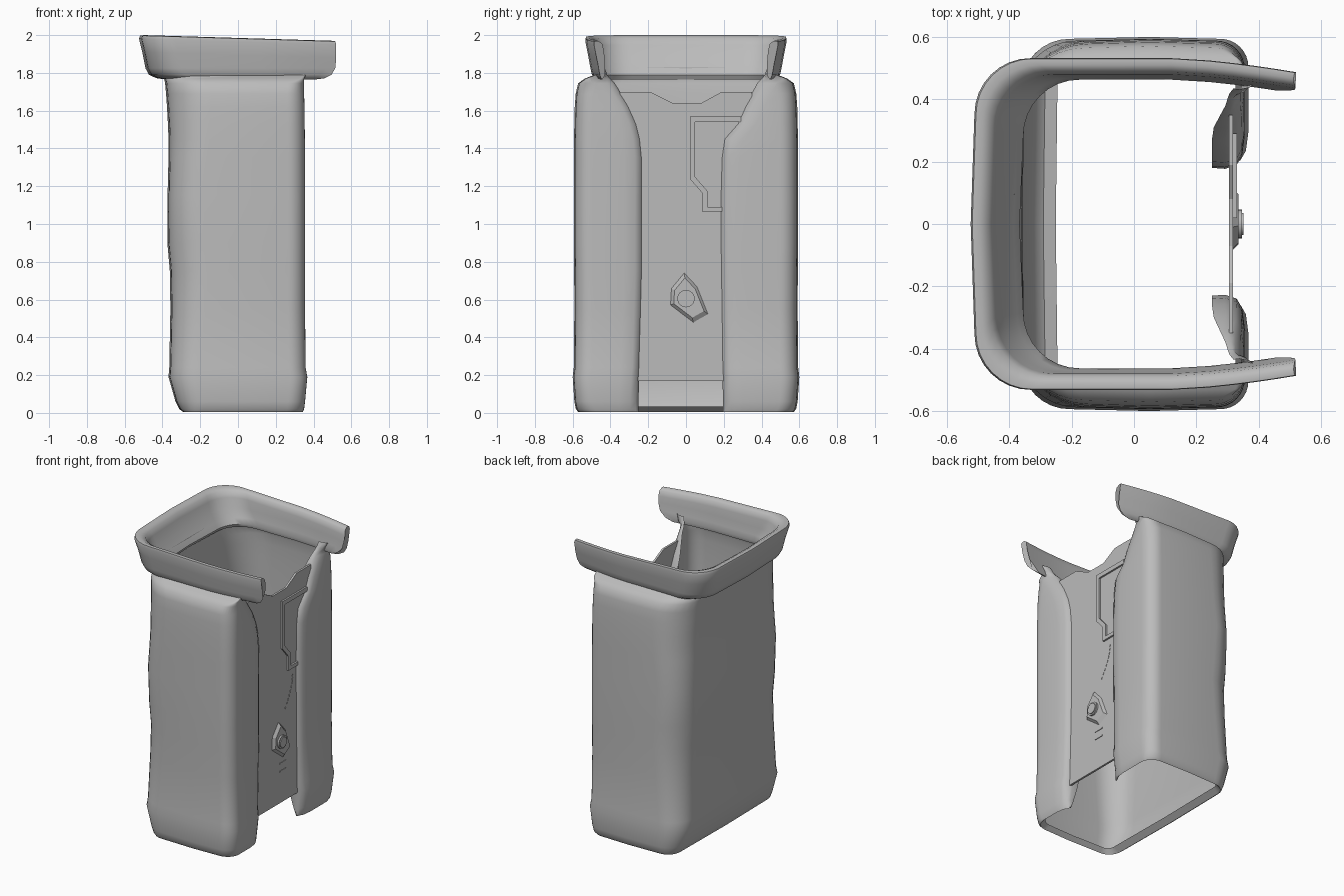
import bpy, bmesh, math
from mathutils import Vector

cube = bpy.data.objects.get("Cube")
if cube:
    bpy.data.objects.remove(cube)

grey = bpy.data.materials.new("plain_grey")
grey.use_nodes = True
GREY = (0.5, 0.5, 0.5, 1)
grey.diffuse_color = GREY
grey.node_tree.nodes["Principled BSDF"].inputs["Base Color"].default_value = GREY


def finish(name, bm, angle=40):
    bmesh.ops.recalc_face_normals(bm, faces=bm.faces)
    mesh = bpy.data.meshes.new(name)
    bm.to_mesh(mesh)
    bm.free()
    ob = bpy.data.objects.new(name, mesh)
    bpy.context.collection.objects.link(ob)
    mesh.materials.append(grey)
    bpy.ops.object.select_all(action='DESELECT')
    ob.select_set(True)
    bpy.context.view_layer.objects.active = ob
    bpy.ops.object.shade_smooth_by_angle(angle=math.radians(angle))
    return ob


def loft(name, rings, closed=False, angle=40):
    """Skin rows of equal length; closed joins last row to first and caps the ends."""
    bm = bmesh.new()
    rows = [[bm.verts.new(p) for p in ring] for ring in rings]
    pairs = list(zip(rows, rows[1:] + rows[:1])) if closed else list(zip(rows, rows[1:]))
    for a, b in pairs:
        for i in range(len(a) - 1):
            bm.faces.new((a[i], a[i + 1], b[i + 1], b[i]))
    if closed:
        bm.faces.new([r[0] for r in rows])
        bm.faces.new([r[-1] for r in rows])
    return finish(name, bm, angle)


def arc(cx, cy, r, start, steps=8):
    """Quarter turn, running clockwise from the start angle."""
    angles = [math.radians(start - 90 * i / steps) for i in range(steps + 1)]
    return [(cx + r * math.cos(a), cy + r * math.sin(a)) for a in angles]


# Sleeve: C-shaped wall, open on +x, with rolled flap edges
def sleeve_ring(z, xmin, xmax, yh, front_edge, back_edge, c):
    # flap lining: narrower at the neck and at the hem
    x_in = 0.25 + 0.3 * max(0, z - 1.6) + 0.4 * max(0, 0.15 - z)

    def flap(edge):
        run = min(0.1, max(0.01, yh - edge - 0.06))
        return [(x_in, edge), ((x_in + xmax) / 2 - 0.01, edge - 0.003),
                (xmax - 0.025, edge + 0.1 * run),
                (xmax - 0.008, edge + 0.4 * run), (xmax, edge + run)]
    r = min(0.09, max(0.015, yh - front_edge - 0.1))
    pts = [(x, -y) for x, y in flap(front_edge)]
    pts += arc(xmax - r, -yh + r, r, 0)
    pts += [(0.05, -yh - 0.006)]
    pts += arc(xmin + c, -yh + c, c, -90)
    pts += [(xmin - 0.006, 0)]
    pts += arc(xmin + c, yh - c, c, 180)
    pts += [(0.05, yh + 0.006)]
    pts += arc(xmax - r, yh - r, r, 90)
    pts += reversed(flap(back_edge))
    return [(x, y, z) for x, y in pts]


levels = [
    (1.83, -0.38, 0.38, 0.475, 0.435, 0.435, 0.16),
    (1.79, -0.38, 0.36, 0.48, 0.42, 0.42, 0.16),
    (1.77, -0.385, 0.35, 0.53, 0.405, 0.405, 0.20),
    (1.745, -0.38, 0.35, 0.565, 0.38, 0.38, 0.22),
    (1.69, -0.375, 0.35, 0.578, 0.345, 0.35, 0.23),
    (1.62, -0.37, 0.352, 0.583, 0.30, 0.31, 0.225),
    (1.53, -0.365, 0.353, 0.585, 0.26, 0.27, 0.215),
    (1.45, -0.362, 0.354, 0.587, 0.24, 0.20, 0.21),
    (1.35, -0.362, 0.354, 0.587, 0.23, 0.185, 0.20),
    (1.15, -0.367, 0.355, 0.588, 0.23, 0.18, 0.18),
    (0.90, -0.368, 0.355, 0.588, 0.23, 0.18, 0.20),
    (0.75, -0.355, 0.355, 0.586, 0.23, 0.182, 0.20),
    (0.55, -0.352, 0.355, 0.585, 0.235, 0.185, 0.18),
    (0.24, -0.358, 0.358, 0.588, 0.245, 0.19, 0.16),
    (0.19, -0.362, 0.367, 0.594, 0.25, 0.195, 0.155),
    (0.06, -0.325, 0.355, 0.585, 0.255, 0.20, 0.14),
    (0.02, -0.305, 0.35, 0.577, 0.255, 0.20, 0.12),
    (0.005, -0.285, 0.343, 0.565, 0.255, 0.20, 0.09),
    (0.035, -0.245, 0.325, 0.54, 0.255, 0.20, 0.05),
]
loft("sleeve", [sleeve_ring(*lv) for lv in levels], angle=60)


# Collar: thick flared band with free ends on +x
def collar_ring(xmin, yh, z, xend):
    r = 0.18
    side = [xend, 0.46 * xend / 0.52, 0.4 * xend / 0.52, 0.32, 0.24, 0.12]
    pts = [(x, -yh) for x in side]
    pts += arc(xmin + r, -yh + r, r, -90)
    pts += [(xmin - 0.012, 0)]
    pts += arc(xmin + r, yh - r, r, 180)
    pts += [(x, yh) for x in reversed(side)]
    ring = []
    for x, y in pts:
        pull = 0.045 * max(0, (x - 0.12) / 0.4) ** 1.5
        drop = 0.03 * (x + 0.5) if z > 1.9 else 0
        ring.append((x, y - math.copysign(pull, y), z - drop))
    return ring


collar = [(-0.37, 0.47, 1.765, 0.41), (-0.42, 0.485, 1.772, 0.46),
          (-0.46, 0.498, 1.79, 0.495), (-0.478, 0.506, 1.825, 0.515),
          (-0.495, 0.518, 1.91, 0.52), (-0.512, 0.532, 1.98, 0.52),
          (-0.507, 0.53, 1.997, 0.515), (-0.485, 0.51, 2.0, 0.512),
          (-0.455, 0.488, 1.985, 0.515), (-0.44, 0.48, 1.95, 0.518),
          (-0.415, 0.475, 1.88, 0.515), (-0.375, 0.47, 1.825, 0.50),
          (-0.355, 0.463, 1.79, 0.46)]
loft("collar", [collar_ring(*c) for c in collar], closed=True, angle=55)


# Flat parts standing in the opening
def plate(name, outline, x0, x1, inset=1.0):
    """Extrude a (y, z) outline from x0 to x1; inset shrinks the outer face."""
    bm = bmesh.new()
    c = sum((Vector(p) for p in outline), Vector((0, 0))) / len(outline)
    back = [bm.verts.new((x0, y, z)) for y, z in outline]
    front = [bm.verts.new((x1, c.x + (y - c.x) * inset, c.y + (z - c.y) * inset))
             for y, z in outline]
    n = len(outline)
    bm.faces.new(back)
    bm.faces.new(front)
    for i in range(n):
        j = (i + 1) % n
        bm.faces.new((back[i], back[j], front[j], front[i]))
    return finish(name, bm, 20)


plate("inner_panel", [(-0.35, 0.17), (0.35, 0.17), (0.35, 1.7), (0.19, 1.7),
                      (0.08, 1.64), (-0.07, 1.64), (-0.19, 1.7), (-0.35, 1.7)], 0.304, 0.318)

outer = [(0.29, 1.57), (0.02, 1.57), (0.02, 1.24), (0.085, 1.165), (0.085, 1.065), (0.19, 1.065)]
inner = [(0.29, 1.54), (0.048, 1.54), (0.048, 1.25), (0.113, 1.175), (0.113, 1.09), (0.19, 1.09)]
plate("pocket_frame", outer + inner[::-1], 0.315, 0.33)

plate("badge_plate", [(-0.085, 0.57), (0.04, 0.475), (0.12, 0.52), (0.06, 0.67),
                      (-0.01, 0.745), (-0.08, 0.66)], 0.315, 0.335, 0.78)


def disc(name, radius, x0, x1):
    turns = [2 * math.pi * i / 24 for i in range(24)]
    plate(name, [(radius * math.cos(t), 0.605 + radius * math.sin(t)) for t in turns], x0, x1)


disc("button_rim", 0.046, 0.33, 0.346)
disc("button_cap", 0.036, 0.34, 0.352)

# Small raised bars and a curved seam of stitches
for i, z in enumerate((0.445, 0.39)):
    plate(f"bar_{i}", [(0, z - 0.004), (0.07, z - 0.004), (0.07, z + 0.004), (0, z + 0.004)],
          0.315, 0.322)
for i in range(9):
    t = i / 8
    y, z = 0.06 + 0.08 * math.sin(t * math.pi / 2), 0.8 + 0.2 * t
    plate(f"stitch_{i}", [(y, z), (y + 0.004, z), (y + 0.008, z + 0.015), (y + 0.004, z + 0.015)],
          0.315, 0.321)
